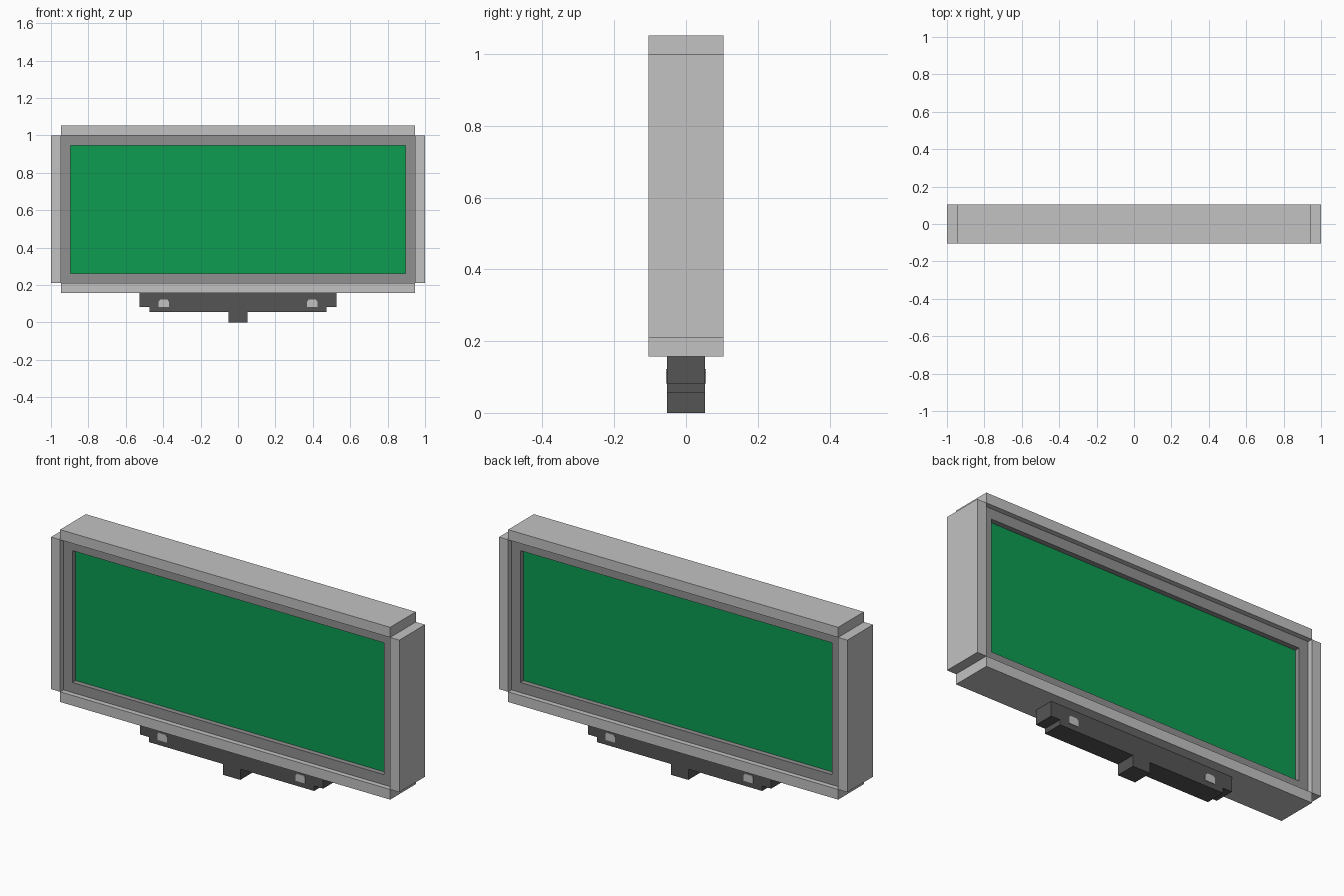
import bpy
import bmesh

cube = bpy.data.objects.get("Cube")
if cube:
    bpy.data.objects.remove(cube, do_unlink=True)


def material(name, r, g, b):
    m = bpy.data.materials.new(name)
    m.use_nodes = True
    m.diffuse_color = (r, g, b, 1)
    m.node_tree.nodes["Principled BSDF"].inputs["Base Color"].default_value = (r, g, b, 1)
    return m


LIGHT = material("light_grey", 0.54, 0.54, 0.54)
MID = material("mid_grey", 0.28, 0.28, 0.28)
DARK = material("dark_grey", 0.09, 0.09, 0.09)
GREEN = material("screen_green", 0.004, 0.33, 0.083)


def finish(name, bm, mat):
    bmesh.ops.recalc_face_normals(bm, faces=bm.faces)
    mesh = bpy.data.meshes.new(name)
    bm.to_mesh(mesh)
    bm.free()
    mesh.materials.append(mat)
    obj = bpy.data.objects.new(name, mesh)
    bpy.context.collection.objects.link(obj)
    return obj


def prism(name, outline, y0, y1, mat):
    """Extrude an (x, z) outline from y0 to y1."""
    bm = bmesh.new()
    face = bm.faces.new([bm.verts.new((x, y0, z)) for x, z in outline])
    ext = bmesh.ops.extrude_face_region(bm, geom=[face])
    moved = [v for v in ext["geom"] if isinstance(v, bmesh.types.BMVert)]
    bmesh.ops.translate(bm, verts=moved, vec=(0, y1 - y0, 0))
    return finish(name, bm, mat)


def rect(x0, x1, z0, z1):
    return [(x0, z0), (x1, z0), (x1, z1), (x0, z1)]


def ring(name, outer, inner, y, mat):
    """Rectangular frame between two (x, z) outlines, from -y to y."""
    bm = bmesh.new()
    loops = [[bm.verts.new((x, yy, z)) for x, z in o]
             for o, yy in ((outer, -y), (inner, -y), (inner, y), (outer, y))]
    for k in range(4):
        a, b = loops[k], loops[(k + 1) % 4]
        for i in range(4):
            j = (i + 1) % 4
            bm.faces.new((a[i], a[j], b[j], b[i]))
    return finish(name, bm, mat)


U = 0.0526            # module the whole sign is laid out on
DEPTH = 2 * U         # half depth of the casing
X1, X2 = 1 - U, 1 - 2 * U
BOTTOM, TOP = 3 * U, 20 * U

# Outer casing bars
prism("top_bar", rect(-X1, X1, TOP - U, TOP), -DEPTH, DEPTH, LIGHT)
prism("bottom_bar", rect(-X1, X1, BOTTOM, BOTTOM + U), -DEPTH, DEPTH, LIGHT)
for side, s in (("left", 1), ("right", -1)):
    prism(side + "_bar", rect(min(s * X1, s), max(s * X1, s), BOTTOM + U, TOP - U),
          -DEPTH, DEPTH, LIGHT)

# Recessed bezel and the screen showing on both sides
ring("bezel", rect(-X1, X1, BOTTOM + U, TOP - U),
     rect(-X2, X2, BOTTOM + 2 * U, TOP - 2 * U), 1.5 * U, MID)
prism("screen", rect(-X2, X2, BOTTOM + 2 * U, TOP - 2 * U), -U, U, GREEN)

# Stepped base with its central stem
half = [(0.05, 0), (0.05, 0.056), (0.474, 0.056), (0.474, 0.082), (0.526, 0.082), (0.526, BOTTOM)]
prism("base", half + [(-x, z) for x, z in reversed(half)], -U, U, DARK)

# Small round-topped tabs on both faces of the base
tab = [(-0.027, 0.082), (0.027, 0.082), (0.027, 0.112), (0.019, 0.122), (-0.019, 0.122), (-0.027, 0.112)]
for side, s in (("left", 1), ("right", -1)):
    for face, d in (("front", -1), ("back", 1)):
        prism(f"{face}_{side}_tab", [(x + s * 0.397, z) for x, z in tab],
              d * (U - 0.002), d * (U + 0.003), LIGHT)
